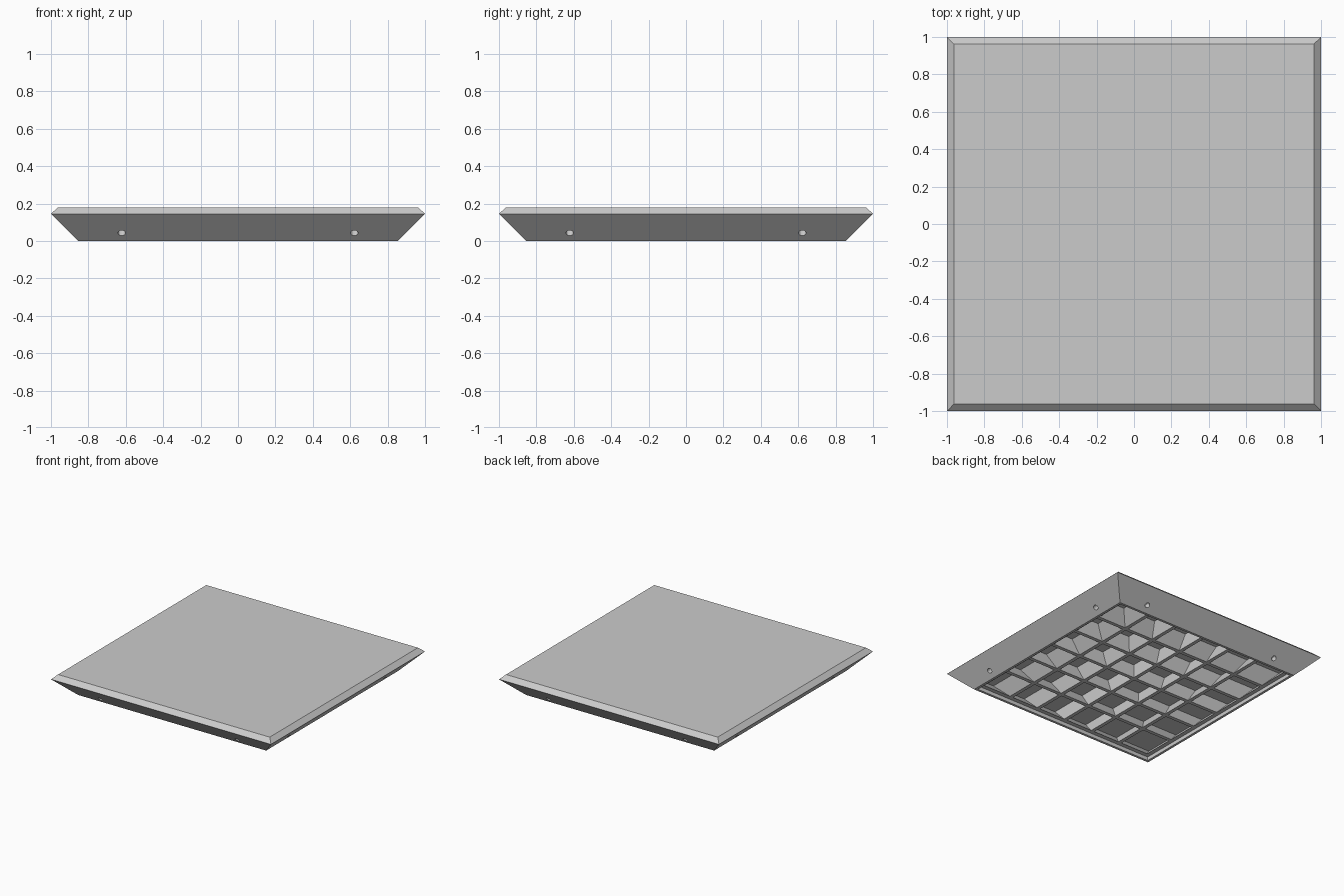
import bpy, bmesh, math
from mathutils import Matrix

if "Cube" in bpy.data.objects:
    bpy.data.objects.remove(bpy.data.objects["Cube"])

grey = bpy.data.materials.new("plain grey")
grey.diffuse_color = (0.6, 0.6, 0.6, 1)
grey.use_nodes = True
grey.node_tree.nodes["Principled BSDF"].inputs["Base Color"].default_value = grey.diffuse_color

FLOOR, CEIL = 0.03, 0.14      # underside of the ribs, ceiling of the cells
FLARE = 1.135                 # cells widen upwards by this factor
HALF = 0.80                   # half width of the cell field at the ribs' underside


def add_object(name, bm):
    bmesh.ops.recalc_face_normals(bm, faces=bm.faces)
    mesh = bpy.data.meshes.new(name)
    bm.to_mesh(mesh)
    bm.free()
    mesh.materials.append(grey)
    obj = bpy.data.objects.new(name, mesh)
    bpy.context.collection.objects.link(obj)
    return obj


def bridge(bm, a, b):
    for i in range(4):
        j = (i + 1) % 4
        bm.faces.new((a[i], a[j], b[j], b[i]))


# Hollow tray: square rings (half width, height) from top cap round to the ceiling
rings = [(0.962, 0.18), (1.0, 0.145), (0.855, 0.0), (0.835, 0.0),
         (0.835, FLOOR), (HALF, FLOOR), (HALF * FLARE, CEIL)]
bm = bmesh.new()
loops = []
for h, z in rings:
    loops.append([bm.verts.new((sx * h, sy * h, z))
                  for sx, sy in ((-1, -1), (1, -1), (1, 1), (-1, 1))])
for a, b in zip(loops, loops[1:]):
    bridge(bm, a, b)
bm.faces.new(loops[0])
bm.faces.new(loops[-1])
tray = add_object("tray_shell", bm)

# Blind peg holes square to the sloping sides, two in each
bm = bmesh.new()
for side in range(4):
    turn = Matrix.Rotation(side * math.pi / 2, 4, 'Z')
    for x in (-0.622, 0.622):
        place = (turn @ Matrix.Translation((x, -0.898, 0.043))
                 @ Matrix.Rotation(math.radians(-45), 4, 'X'))
        bmesh.ops.create_cone(bm, cap_ends=True, segments=16, radius1=0.02,
                              radius2=0.02, depth=0.09, matrix=place)
cutter = add_object("hole_cutter", bm)
cutter.hide_render = True
cutter.hide_set(True)
cut = tray.modifiers.new("peg holes", 'BOOLEAN')
cut.operation = 'DIFFERENCE'
cut.solver = 'EXACT'
cut.object = cutter


# Stiffening ribs: boards that lean outwards as the cells flare
def rib(name, pos, along_x):
    t = 0.015
    bm = bmesh.new()
    ends = []
    for s, z in ((1, FLOOR), (FLARE, CEIL)):
        u = (HALF + 0.005) * s
        quad = [(-u, pos * s - t), (u, pos * s - t), (u, pos * s + t), (-u, pos * s + t)]
        ends.append([bm.verts.new((p, q, z) if along_x else (q, p, z)) for p, q in quad])
    bm.faces.new(ends[0])
    bm.faces.new(ends[1])
    bridge(bm, *ends)
    add_object(name, bm)


CELLS = 6
for k in range(1, CELLS):
    p = -HALF + 2 * HALF * k / CELLS
    rib(f"rib_across_{k}", p, True)
    rib(f"rib_lengthwise_{k}", p, False)
